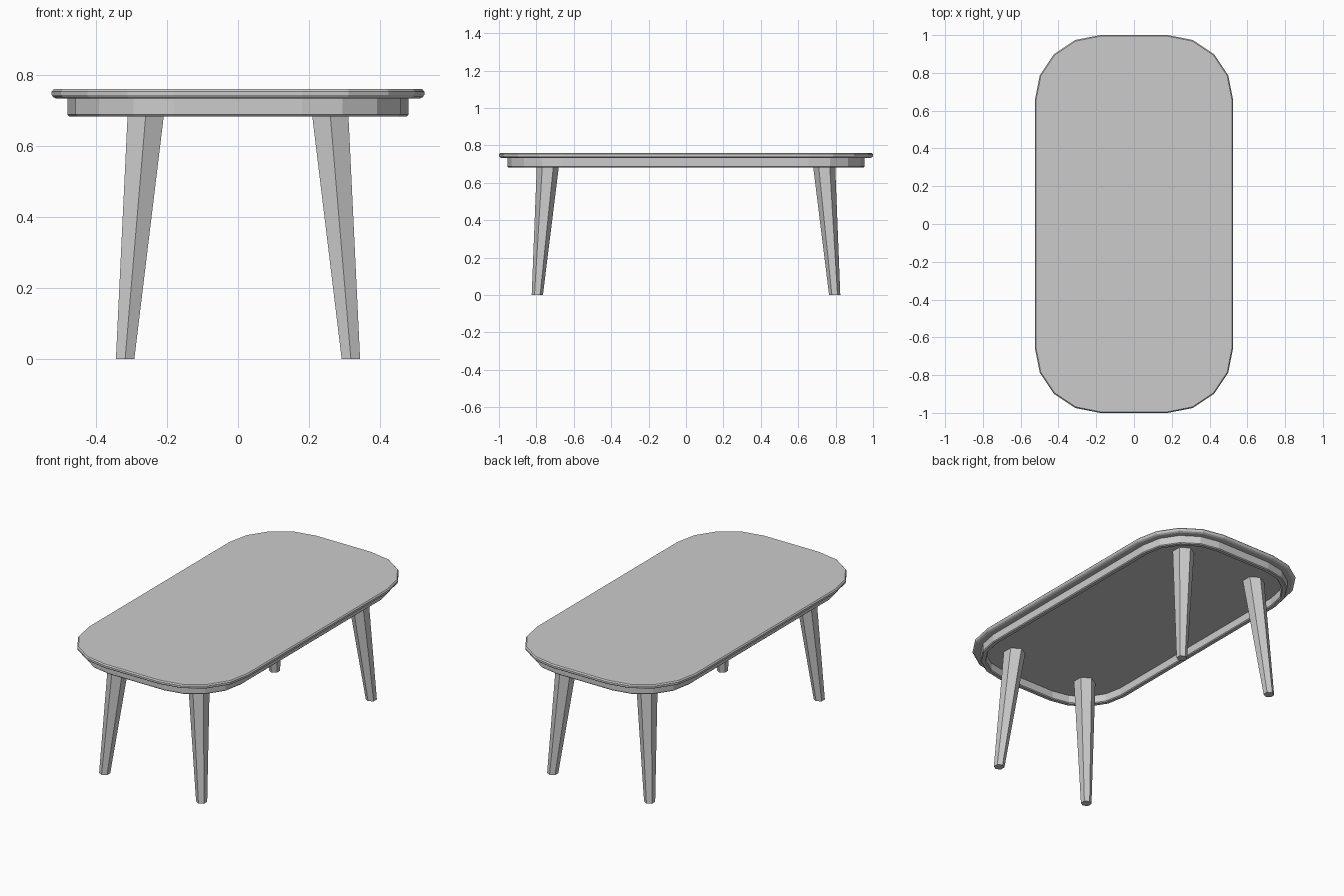
import bpy, bmesh
from math import pi, cos, sin

if "Cube" in bpy.data.objects:
    bpy.data.objects.remove(bpy.data.objects["Cube"])

HX, HY, R, SEG = 0.525, 1.0, 0.345, 4


def outline(inset):
    # Rounded rectangle with low-poly corners, offset inward by inset
    pts, r = [], R - inset
    for q, (sx, sy) in enumerate([(1, 1), (-1, 1), (-1, -1), (1, -1)]):
        for i in range(SEG + 1):
            a = (q + i / SEG) * pi / 2
            pts.append((sx * (HX - R) + r * cos(a), sy * (HY - R) + r * sin(a)))
    return pts


def finish(bm, name):
    bmesh.ops.recalc_face_normals(bm, faces=bm.faces)
    me = bpy.data.meshes.new(name)
    bm.to_mesh(me)
    bm.free()
    ob = bpy.data.objects.new(name, me)
    bpy.context.collection.objects.link(ob)
    return ob


def loft(name, loops, closed=False):
    # Bridge stacked loops; cap the ends, or join last to first when closed
    bm = bmesh.new()
    rings = [[bm.verts.new(p) for p in loop] for loop in loops]
    pairs = list(zip(rings, rings[1:]))
    if closed:
        pairs.append((rings[-1], rings[0]))
    for a, b in pairs:
        n = len(a)
        for i in range(n):
            bm.faces.new((a[i], a[(i + 1) % n], b[(i + 1) % n], b[i]))
    if not closed:
        bm.faces.new(rings[0])
        bm.faces.new(rings[-1])
    return finish(bm, name)


def slab_loops(profile):
    return [[(x, y, z) for x, y in outline(d)] for d, z in profile]


# Tabletop with softened rim: (inset, height)
loft("tabletop", slab_loops([(0.014, 0.733), (0.004, 0.738), (0.0, 0.744),
                             (0.0, 0.753), (0.006, 0.76)]))

# Apron ring under the top, open inside
loft("apron", slab_loops([(0.045, 0.735), (0.045, 0.688), (0.05, 0.683),
                          (0.07, 0.683), (0.075, 0.688), (0.075, 0.735)]), closed=True)


# Splayed, tapered six-sided legs
def hexagon(cx, cy, z, r):
    return [(cx + r * cos(pi / 2 + k * pi / 3), cy + r * sin(pi / 2 + k * pi / 3), z)
            for k in range(6)]


for sy, end in ((-1, "front"), (1, "back")):
    for sx, side in ((-1, "left"), (1, "right")):
        loft(f"{end}_{side}_leg", [hexagon(sx * 0.318, sy * 0.795, 0, 0.030),
                                   hexagon(sx * 0.256, sy * 0.735, 0.734, 0.061)])
